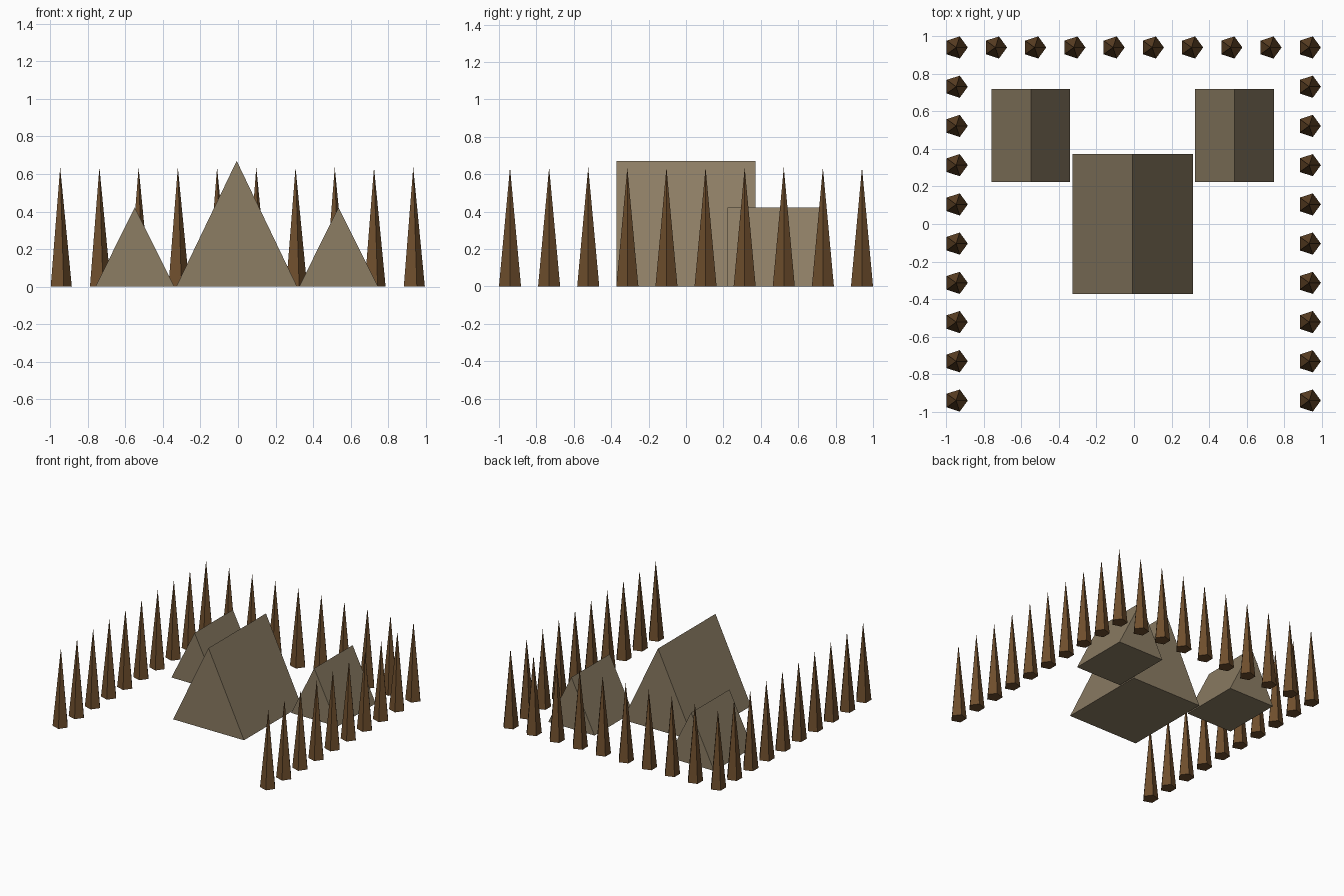
import bpy, math

if "Cube" in bpy.data.objects:
    bpy.data.objects.remove(bpy.data.objects["Cube"])


def material(name, rgb):
    m = bpy.data.materials.new(name)
    m.diffuse_color = (*rgb, 1)
    m.use_nodes = True
    m.node_tree.nodes["Principled BSDF"].inputs["Base Color"].default_value = m.diffuse_color
    return m


canvas = material("tan_canvas", (0.262, 0.205, 0.127))
wood = material("brown_wood", (0.156, 0.076, 0.026))


def add_mesh(name, verts, faces, mat):
    me = bpy.data.meshes.new(name)
    me.from_pydata(verts, [], faces)
    me.materials.append(mat)
    ob = bpy.data.objects.new(name, me)
    bpy.context.collection.objects.link(ob)
    return ob


# Tents: closed triangular prisms with the ridge along y
def tent(name, x, half_width, y0, y1, height):
    verts = [(x + dx, y, z) for y in (y0, y1)
             for dx, z in ((-half_width, 0), (half_width, 0), (0, height))]
    faces = [(0, 1, 2), (5, 4, 3), (0, 3, 4, 1), (1, 4, 5, 2), (2, 5, 3, 0)]
    add_mesh(name, verts, faces, canvas)


CX = -0.007
tent("main_tent", CX, 0.322, -0.372, 0.372, 0.67)
tent("left_tent", CX - 0.543, 0.21, 0.223, 0.72, 0.422)
tent("right_tent", CX + 0.543, 0.21, 0.223, 0.72, 0.422)

# Palisade: five-sided pointed stakes on the left, right and back sides
R, H, N, EDGE = 0.062, 0.636, 10, 0.941
ring = [(R * math.cos(math.tau * i / 5), R * math.sin(math.tau * i / 5), 0) for i in range(5)]
stake_faces = [(i, (i + 1) % 5, 5) for i in range(5)] + [(4, 3, 2, 1, 0)]


def stake(name, x, y):
    ob = add_mesh(name, ring + [(0, 0, H)], stake_faces, wood)
    ob.location = (x + CX, y, 0)


steps = [-EDGE + 2 * EDGE * i / (N - 1) for i in range(N)]
for i, s in enumerate(steps):
    stake(f"left_stake_{i}", -EDGE, s)
    stake(f"right_stake_{i}", EDGE, s)
    if 0 < i < N - 1:
        stake(f"back_stake_{i}", s, EDGE)
